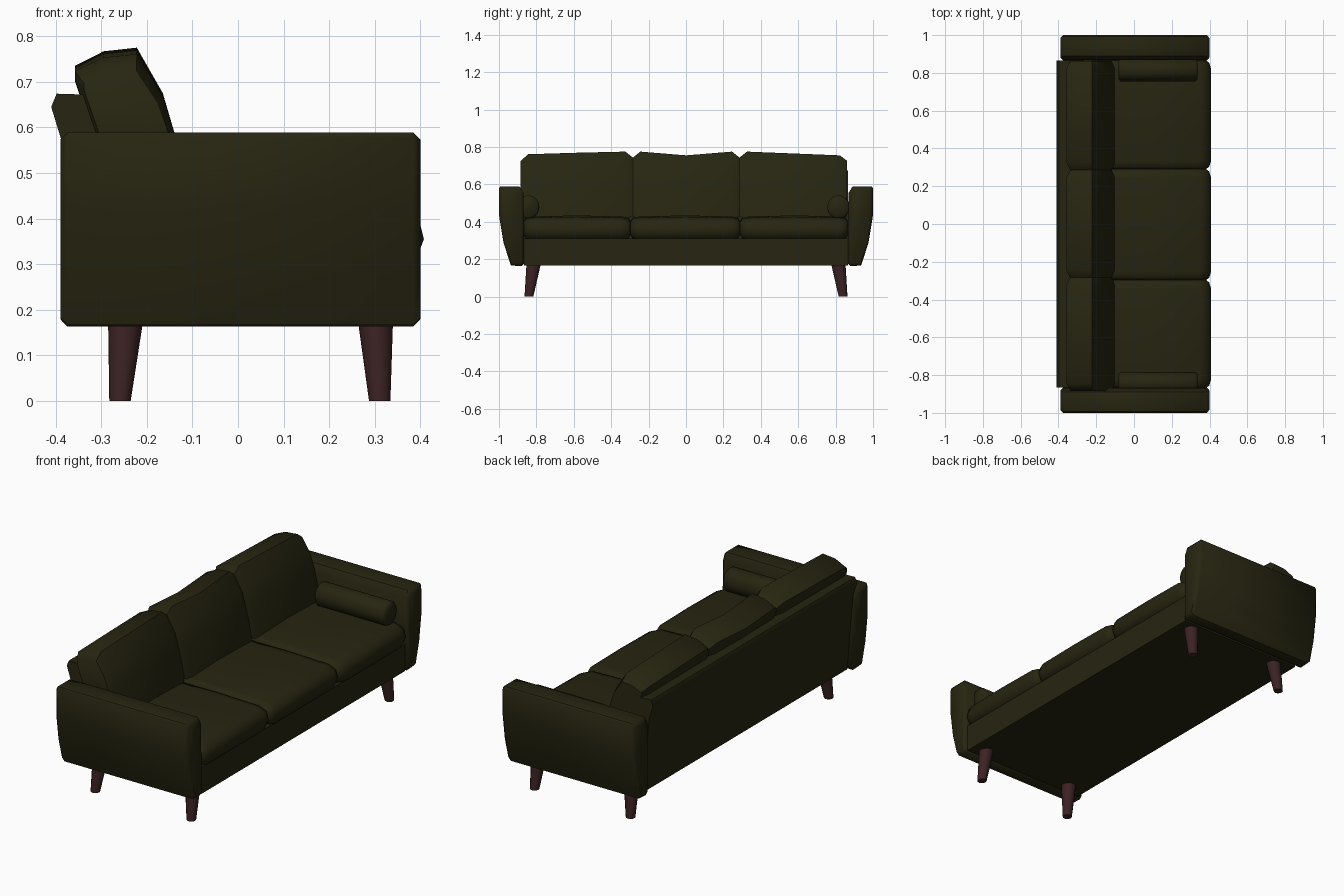
import bpy, bmesh, math
from mathutils import Vector

if "Cube" in bpy.data.objects:
    bpy.data.objects.remove(bpy.data.objects["Cube"])


def material(name, rgb):
    m = bpy.data.materials.new(name)
    m.diffuse_color = (*rgb, 1)
    m.use_nodes = True
    m.node_tree.nodes["Principled BSDF"].inputs["Base Color"].default_value = m.diffuse_color
    return m


OLIVE = material("dark olive fabric", (0.020, 0.0185, 0.0055))
WOOD = material("dark red wood", (0.045, 0.016, 0.017))


def finish(name, bm, mat, angle=50):
    bmesh.ops.recalc_face_normals(bm, faces=bm.faces)
    me = bpy.data.meshes.new(name)
    bm.to_mesh(me)
    bm.free()
    me.materials.append(mat)
    ob = bpy.data.objects.new(name, me)
    bpy.context.collection.objects.link(ob)
    bpy.ops.object.select_all(action='DESELECT')
    ob.select_set(True)
    bpy.context.view_layer.objects.active = ob
    bpy.ops.object.shade_smooth_by_angle(angle=math.radians(angle))
    return ob


def loft(name, profile, stations, axis, mat=OLIVE, angle=50):
    """Sweep a profile along x or y; a station is (position, inset, rise of the upper part)."""
    us, vs = zip(*profile)
    cu, cv = (min(us) + max(us)) / 2, (min(vs) + max(vs)) / 2
    hu, hv = (max(us) - min(us)) / 2, (max(vs) - min(vs)) / 2
    bm = bmesh.new()
    rings = []
    for pos, inset, rise in stations:
        ring = []
        for u, v in profile:
            a = cu + (u - cu) * (1 - inset / hu)
            b = cv + (v - cv) * (1 - inset / hv)
            b += rise * max(0, (v - cv) / hv)
            ring.append(bm.verts.new((pos, a, b) if axis == 'x' else (a, pos, b)))
        rings.append(ring)
    n = len(profile)
    for r, s in zip(rings, rings[1:]):
        for i in range(n):
            bm.faces.new((r[i], r[(i + 1) % n], s[(i + 1) % n], s[i]))
    bm.faces.new(rings[0])
    bm.faces.new(rings[-1])
    return finish(name, bm, mat, angle)


# Seat base and leaning back panel
loft("seat_base", [(-0.35, 0.165), (0.385, 0.165), (0.385, 0.31), (-0.36, 0.31)],
     [(-0.866, 0, 0), (0.866, 0, 0)], 'y')
loft("back_panel", [(-0.35, 0.167), (-0.25, 0.167), (-0.30, 0.60), (-0.335, 0.672),
                    (-0.398, 0.674), (-0.41, 0.645), (-0.387, 0.57)],
     [(-0.866, 0, 0), (0.866, 0, 0)], 'y')

# Arms, tapering in at the bottom on the outer side
arm = [(0.866, 0.175), (0.88, 0.163), (0.936, 0.166), (0.975, 0.285), (0.999, 0.43),
       (1.0, 0.578), (0.993, 0.589), (0.89, 0.589), (0.868, 0.552)]
for side, tag in ((1, "right"), (-1, "left")):
    loft(tag + "_arm", [(side * y, z) for y, z in arm],
         [(-0.39, 0.016, 0), (-0.375, 0, 0), (0.385, 0, 0), (0.40, 0.016, 0)], 'x')

# Seat cushions
seat = [(-0.25, 0.30), (0.36, 0.30), (0.392, 0.312), (0.408, 0.355), (0.395, 0.405),
        (0.35, 0.425), (0.10, 0.432), (-0.25, 0.43)]
for tag, a, b in (("left", -0.868, -0.297), ("middle", -0.297, 0.29), ("right", 0.29, 0.866)):
    loft(tag + "_seat_cushion", seat,
         [(a, 0.028, 0), (a + 0.012, 0.01, 0), (a + 0.045, 0, -0.004), ((a + b) / 2, 0, 0.002),
          (b - 0.045, 0, -0.004), (b - 0.012, 0.01, 0), (b, 0.028, 0)], 'y', angle=60)

# Back cushions: top height varies along each one
back = [(-0.27, 0.41), (-0.10, 0.41), (-0.112, 0.48), (-0.14, 0.59), (-0.165, 0.675),
        (-0.222, 0.775), (-0.295, 0.767), (-0.358, 0.735), (-0.358, 0.715), (-0.32, 0.59)]
for tag, a, b, rises in (("left", -0.884, -0.284, (-0.03, -0.014, -0.006, 0, -0.012)),
                         ("middle", -0.284, 0.286, (-0.012, 0, -0.02, 0, -0.012)),
                         ("right", 0.286, 0.862, (-0.012, 0, -0.01, -0.02, -0.03))):
    r = rises
    loft(tag + "_back_cushion", back,
         [(a, 0.02, r[0]), (a + 0.04, 0, r[1]), ((a + b) / 2, 0, r[2]),
          (b - 0.04, 0, r[3]), (b, 0.02, r[4])], 'y')

# Bolster pillows resting against the arms
for tag, y, ry in (("left", -0.842, 0.058), ("right", 0.815, 0.060)):
    ring = [(y + ry * math.cos(t * math.pi / 8), 0.478 + 0.064 * math.sin(t * math.pi / 8))
            for t in range(16)]
    loft(tag + "_bolster", ring,
         [(-0.082, 0.012, 0), (-0.07, 0, 0), (0.325, 0, 0), (0.337, 0.012, 0)], 'x')

# Tapered legs, splayed outward
for side, stag in ((1, "right"), (-1, "left")):
    for tag, top_x, foot_x in (("front", 0.302, 0.311), ("back", -0.247, -0.259)):
        bm = bmesh.new()
        rings = []
        for x, y, z, r in ((foot_x, 0.84, 0, 0.0235), (top_x, 0.815, 0.17, 0.038)):
            rings.append([bm.verts.new((x + r * math.cos(k * math.pi / 6),
                                        side * y + r * math.sin(k * math.pi / 6), z))
                          for k in range(12)])
        for k in range(12):
            j = (k + 1) % 12
            bm.faces.new((rings[0][k], rings[0][j], rings[1][j], rings[1][k]))
        for ring in rings:
            bm.faces.new(ring)
        finish(f"{stag}_{tag}_leg", bm, WOOD)
